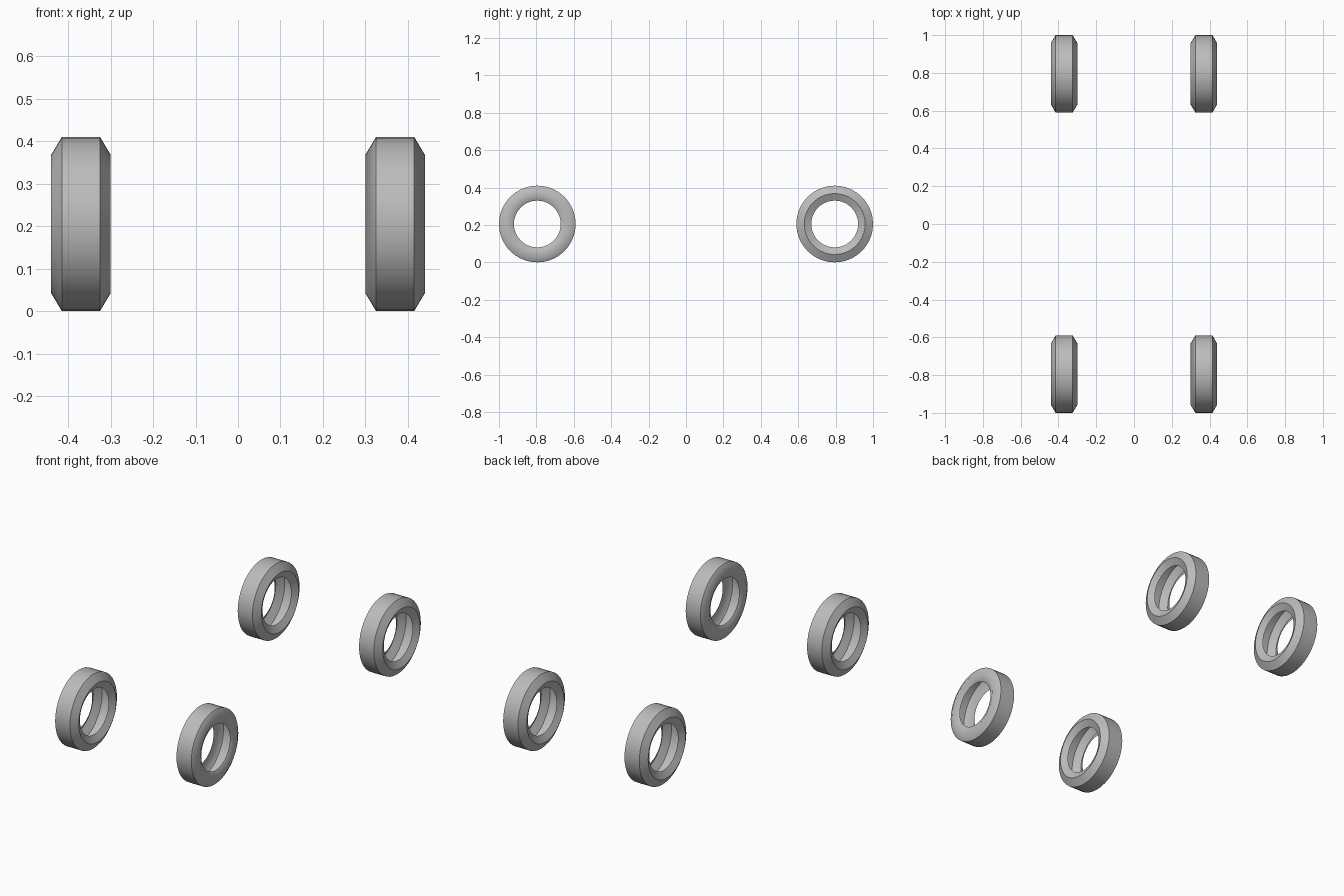
import bpy, bmesh, math

cube = bpy.data.objects.get("Cube")
if cube:
    bpy.data.objects.remove(cube, do_unlink=True)

SEGMENTS = 40
RADIUS = 0.205
TRACK, AXLE = 0.37, 0.795

# One grey for all tyres
grey = bpy.data.materials.new("tyre_grey")
grey.use_nodes = True
grey.diffuse_color = (0.5, 0.5, 0.5, 1)
grey.node_tree.nodes["Principled BSDF"].inputs["Base Color"].default_value = (0.5, 0.5, 0.5, 1)

# Half section (offset along axle, radius): dished lip, shoulder, tread edge
half = [(0.05, 0.125), (0.07, 0.163), (0.045, RADIUS)]
section = half + [(-x, r) for x, r in reversed(half)]


def make_tyre(name, x, y, soft_walls):
    """Spin the section around the axle; the hollow inside stays open."""
    bm = bmesh.new()
    rings = []
    for offset, r in section:
        ring = []
        for i in range(SEGMENTS):
            a = math.tau * i / SEGMENTS
            ring.append(bm.verts.new((offset, r * math.cos(a), r * math.sin(a))))
        rings.append(ring)
    for a, b in zip(rings, rings[1:]):
        for i in range(SEGMENTS):
            j = (i + 1) % SEGMENTS
            bm.faces.new((a[i], a[j], b[j], b[i]))
    bmesh.ops.recalc_face_normals(bm, faces=bm.faces)
    # Outward normals on the tread
    tread = max(bm.faces, key=lambda f: f.calc_center_median().yz.length)
    if tread.normal.yz.dot(tread.calc_center_median().yz) < 0:
        bmesh.ops.reverse_faces(bm, faces=bm.faces)
    for f in bm.faces:
        f.smooth = True
    # Sharp creases run around the tyre; soft walls keep only the tread edges
    for ring in rings[2:4] if soft_walls else rings[1:5]:
        for i in range(SEGMENTS):
            bm.edges.get((ring[i], ring[(i + 1) % SEGMENTS])).smooth = False
    mesh = bpy.data.meshes.new(name)
    bm.to_mesh(mesh)
    bm.free()
    mesh.materials.append(grey)
    tyre = bpy.data.objects.new(name, mesh)
    tyre.location = (x, y, RADIUS)
    bpy.context.collection.objects.link(tyre)


# Four tyres at the corners
for end, sy in (("front", -1), ("rear", 1)):
    for side, sx in (("left", 1), ("right", -1)):
        make_tyre(f"{end}_{side}_tyre", sx * TRACK, sy * AXLE,
                  soft_walls=(end == "front" and side == "left"))
